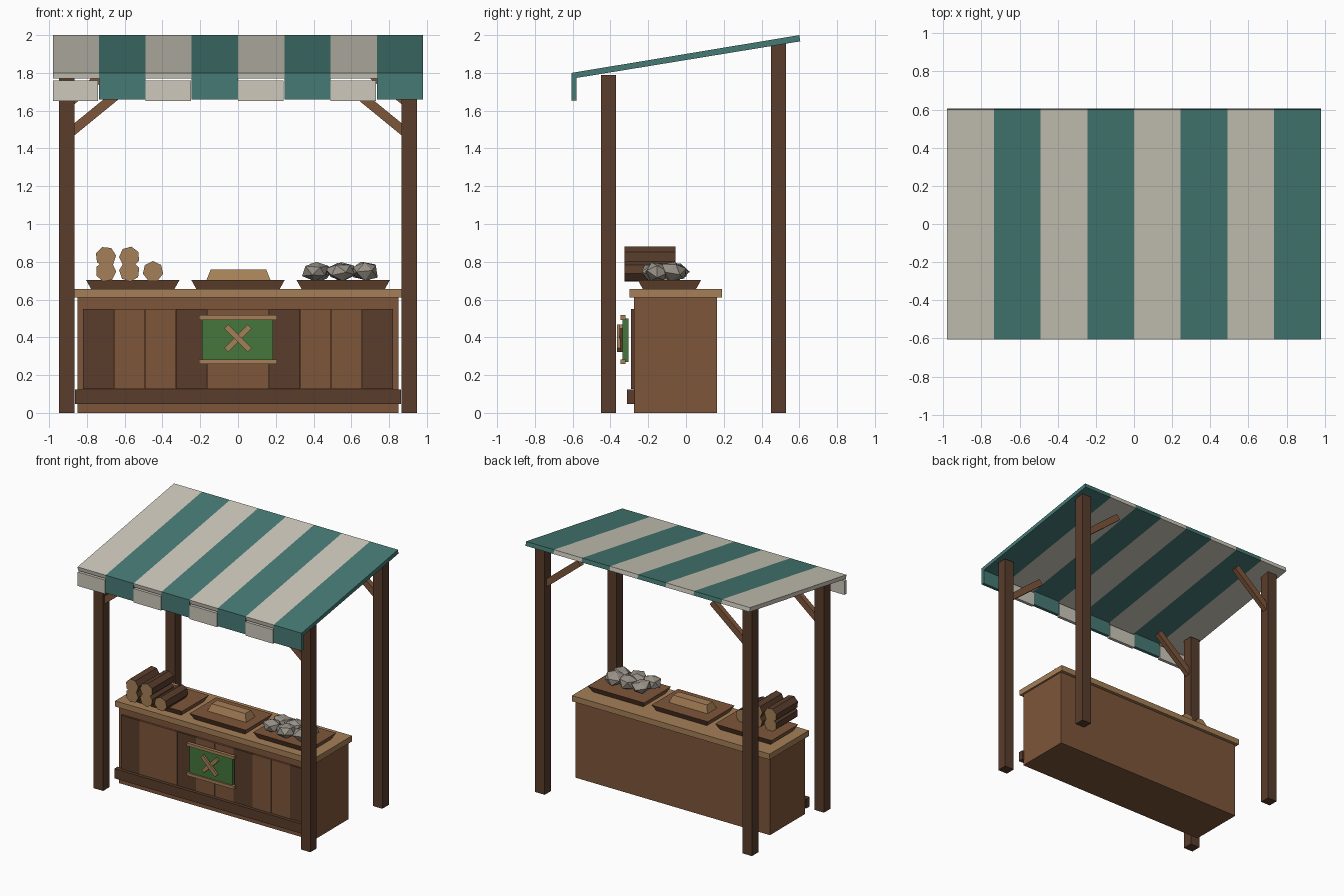
import bpy, bmesh, math, random
from mathutils import Matrix, Vector

random.seed(4)
cube = bpy.data.objects.get("Cube")
if cube:
    bpy.data.objects.remove(cube, do_unlink=True)


def material(name, r, g, b):
    m = bpy.data.materials.new(name)
    m.use_nodes = True
    m.diffuse_color = (r, g, b, 1)
    m.node_tree.nodes["Principled BSDF"].inputs["Base Color"].default_value = (r, g, b, 1)
    return m


CREAM = material("cream cloth", .61, .58, .50)
TEAL = material("teal cloth", .061, .195, .175)
DARK = material("dark wood", .10, .047, .025)
WOOD = material("brown wood", .209, .093, .043)
TAN = material("pale wood", .376, .212, .095)
GREEN = material("green paint", .058, .181, .045)
STONE = material("grey stone", .31, .28, .24)


def finish(bm, name, *mats):
    bmesh.ops.recalc_face_normals(bm, faces=bm.faces)
    me = bpy.data.meshes.new(name)
    bm.to_mesh(me)
    bm.free()
    for m in mats:
        me.materials.append(m)
    ob = bpy.data.objects.new(name, me)
    bpy.context.collection.objects.link(ob)
    return ob


def box(name, x, y, z, mat, inset_top=0, inset_bottom=0):
    """Box from (min, max) ranges; insets taper the top or the bottom."""
    bm = bmesh.new()
    bmesh.ops.create_cube(bm, size=2)
    for v in bm.verts:
        inset = inset_top if v.co.z > 0 else inset_bottom
        for i, (lo, hi) in enumerate((x, y, z)):
            half = (hi - lo) / 2 - (inset if i < 2 else 0)
            v.co[i] = (lo + hi) / 2 + v.co[i] * half
    return finish(bm, name, mat)


def beam(name, a, b, width, depth, mat):
    """Straight bar in an XZ plane from a to b."""
    a, b = Vector(a), Vector(b)
    d = b - a
    turn = Matrix.Rotation(-math.atan2(d.z, d.x), 4, 'Y')
    bm = bmesh.new()
    bmesh.ops.create_cube(bm, size=1, matrix=Matrix.Translation((a + b) / 2) @ turn
                          @ Matrix.Diagonal((d.length, depth, width, 1)))
    return finish(bm, name, mat)


def prism_x(name, profile, x0, x1, mat):
    """Extrude a (y, z) profile along x."""
    bm = bmesh.new()
    face = bm.faces.new([bm.verts.new((x0, y, z)) for y, z in profile])
    new = bmesh.ops.extrude_face_region(bm, geom=[face])["geom"]
    bmesh.ops.translate(bm, vec=(x1 - x0, 0, 0),
                        verts=[v for v in new if isinstance(v, bmesh.types.BMVert)])
    return finish(bm, name, mat)


# Striped canopy with hanging flaps
STRIPE = .245
ROOF = [(-.6, 1.77), (.605, 1.967), (.6, 2.0), (-.605, 1.8)]
for i in range(8):
    x0 = -.98 + i * STRIPE
    x1 = x0 + STRIPE
    mat = TEAL if i % 2 else CREAM
    prism_x(f"canopy_stripe_{i}", ROOF, x0, x1, mat)
    if i % 2:
        box(f"canopy_flap_{i}", (x0, x1), (-.605, -.58), (1.66, 1.8), mat)
    else:
        box(f"canopy_flap_{i}", (x0, x1 - .005), (-.605, -.58), (1.65, 1.76), mat)

# Posts and their diagonal braces
for side, s in (("left", 1), ("right", -1)):
    for end, y, top in (("front", -.41, 1.79), ("back", .49, 1.955)):
        box(f"{end}_{side}_post", sorted((s * .865, s * .948)), (y - .04, y + .04), (0, top), DARK)
        beam(f"{end}_{side}_brace", (s * .88, y, top - .3), (s * .58, y, top - .055),
             .05, .04, WOOD)

# Counter
box("counter_body", (-.85, .85), (-.275, .165), (0, .61), WOOD)
box("counter_top", (-.865, .865), (-.3, .19), (.61, .655), TAN)
box("kick_board", (-.863, .863), (-.312, -.27), (.048, .124), DARK)
PLANK = .1645
for i in range(10):
    x0 = -.8225 + i * PLANK
    box(f"front_plank_{i}", (x0 + .001, x0 + PLANK - .001), (-.29, -.27), (.126, .55),
        DARK if i % 3 == 0 else WOOD)

# Hanging sign with crossed bars
box("sign_panel", (-.19, .185), (-.335, -.305), (.27, .5), GREEN)
for name, z in (("top", .505), ("bottom", .27)):
    box(f"sign_{name}_rod", (-.207, .207), (-.346, -.32), (z - .012, z + .012), TAN)
for name, s, y in (("rising", 1, -.343), ("falling", -1, -.356)):
    beam(f"sign_{name}_bar", (-.062, y, .395 - s * .062), (.062, y, .395 + s * .062),
         .03, .018, TAN)

# Display trays
for name, x in (("right", -.557), ("middle", 0), ("left", .557)):
    box(f"{name}_tray", (x - .247, x + .247), (-.255, .08), (.655, .703), WOOD, inset_bottom=.027)

# Pale block on the middle tray
box("pale_block", (-.167, .172), (-.145, -.03), (.703, .758), TAN, inset_top=.022)

# Stacked logs with pale cut ends
for i, (x, z) in enumerate(((-.70, .749), (-.575, .749), (-.45, .749), (-.70, .826), (-.575, .826))):
    bm = bmesh.new()
    place = (Matrix.Translation((x, -.19, z)) @ Matrix.Rotation(math.pi / 2, 4, 'X')
             @ Matrix.Rotation(.2 + i * .35, 4, 'Z'))
    bmesh.ops.create_cone(bm, cap_ends=True, segments=7, radius1=.055, radius2=.055,
                          depth=.27, matrix=place)
    for f in bm.faces:
        f.material_index = 1 if abs(f.normal.y) > .9 else 0
    finish(bm, f"log_{i}", DARK, TAN)

# Heap of faceted stones
for i, (x, y) in enumerate(((.41, -.16), (.54, -.17), (.67, -.15), (.43, -.06), (.55, -.07), (.67, -.07))):
    bm = bmesh.new()
    place = (Matrix.Translation((x, y, .75)) @ Matrix.Diagonal((1, 1, .68, 1))
             @ Matrix.Rotation(i * 1.3, 4, 'Z') @ Matrix.Rotation(i * .8, 4, 'X'))
    bmesh.ops.create_icosphere(bm, subdivisions=1, radius=.076, matrix=place)
    for v in bm.verts:
        v.co += Vector([random.uniform(-.006, .006) for _ in range(3)])
    finish(bm, f"stone_{i}", STONE)
